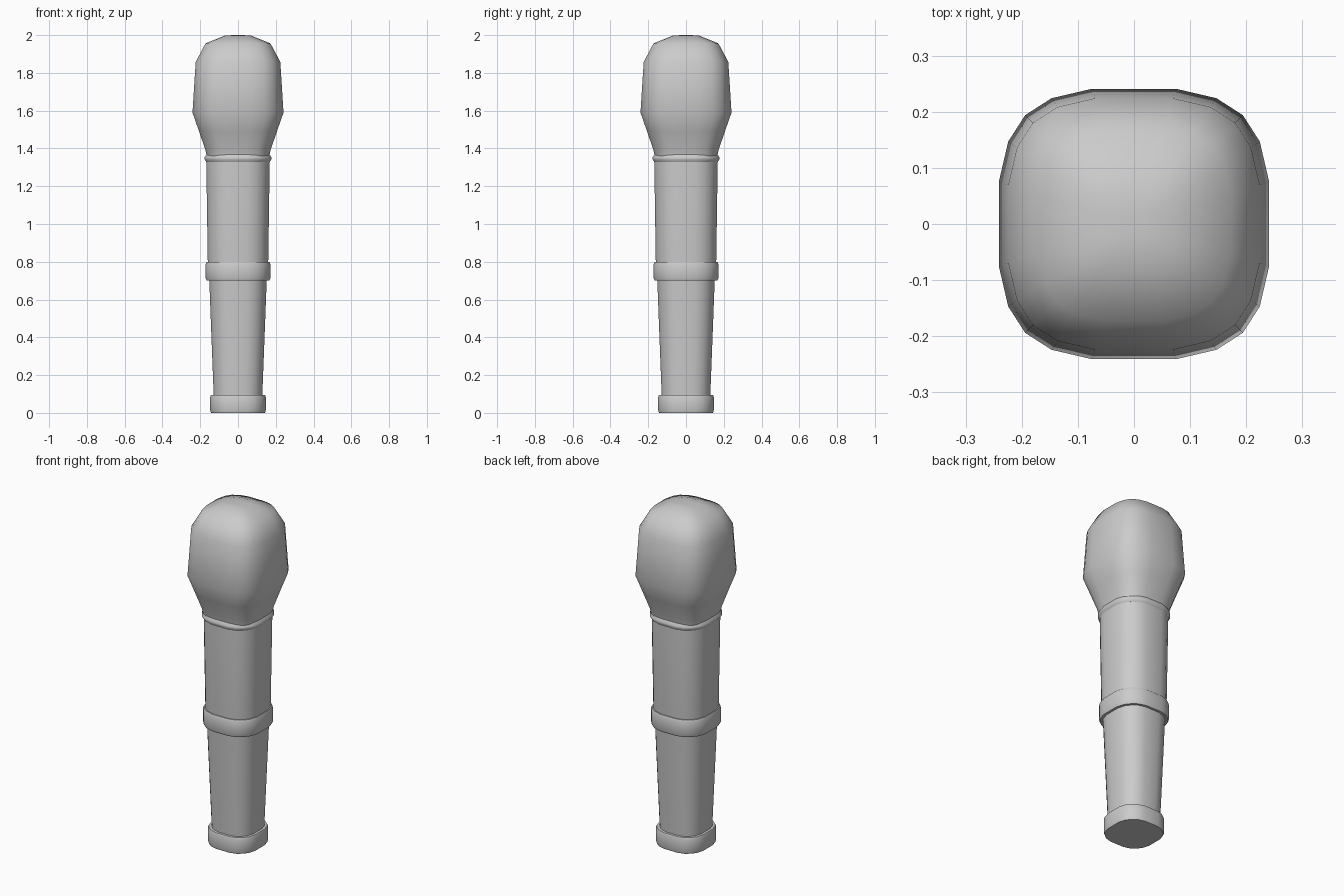
import bpy, bmesh, math

if "Cube" in bpy.data.objects:
    bpy.data.objects.remove(bpy.data.objects["Cube"])

# Rounded-square outline, one corner, for half-width 1 (head is squarer than the grip base)
HEAD = [(1, .31), (.93, .61), (.805, .805), (.61, .93), (.31, 1)]
GRIP = [(1, .31), (.92, .59), (.775, .775), (.59, .92), (.31, 1)]


def outline(corner):
    pts = []
    for k in range(4):
        c, s = round(math.cos(k * math.pi / 2)), round(math.sin(k * math.pi / 2))
        pts += [(x * c - y * s, x * s + y * c) for x, y in corner]
    return pts


def loft(name, corner, profile, angle=50):
    """Stack scaled outlines along z; profile holds (half_width, z)."""
    bm = bmesh.new()
    shape = outline(corner)
    rings = [[bm.verts.new((x * r, y * r, z)) for x, y in shape] for r, z in profile]
    n = len(shape)
    for a, b in zip(rings, rings[1:]):
        for i in range(n):
            j = (i + 1) % n
            bm.faces.new((a[i], a[j], b[j], b[i]))
    bm.faces.new(rings[0][::-1])
    bm.faces.new(rings[-1])
    bmesh.ops.recalc_face_normals(bm, faces=bm.faces)
    mesh = bpy.data.meshes.new(name)
    bm.to_mesh(mesh)
    bm.free()
    ob = bpy.data.objects.new(name, mesh)
    bpy.context.collection.objects.link(ob)
    bpy.ops.object.select_all(action='DESELECT')
    ob.select_set(True)
    bpy.context.view_layer.objects.active = ob
    bpy.ops.object.shade_smooth_by_angle(angle=math.radians(angle))
    return ob


# Tapered grip
loft("handle", GRIP, [(.126, .05), (.129, .10), (.152, .70), (.160, .80), (.168, 1.33)])
# Foot cap
loft("base_cap", GRIP, [(.143, 0), (.147, .012), (.147, .085), (.143, .095)])
# Band around the middle of the grip
loft("middle_band", GRIP, [(.166, .70), (.171, .712), (.171, .788), (.166, .80)])
# Thin lip where the head meets the grip
loft("neck_lip", GRIP, [(.168, 1.328), (.177, 1.342), (.177, 1.352), (.166, 1.37)])
# Bulbous head
loft("head", HEAD, [(.166, 1.36), (.172, 1.39), (.206, 1.49), (.241, 1.59),
                    (.224, 1.858), (.172, 1.956), (.068, 1.998), (.02, 2.0)])
